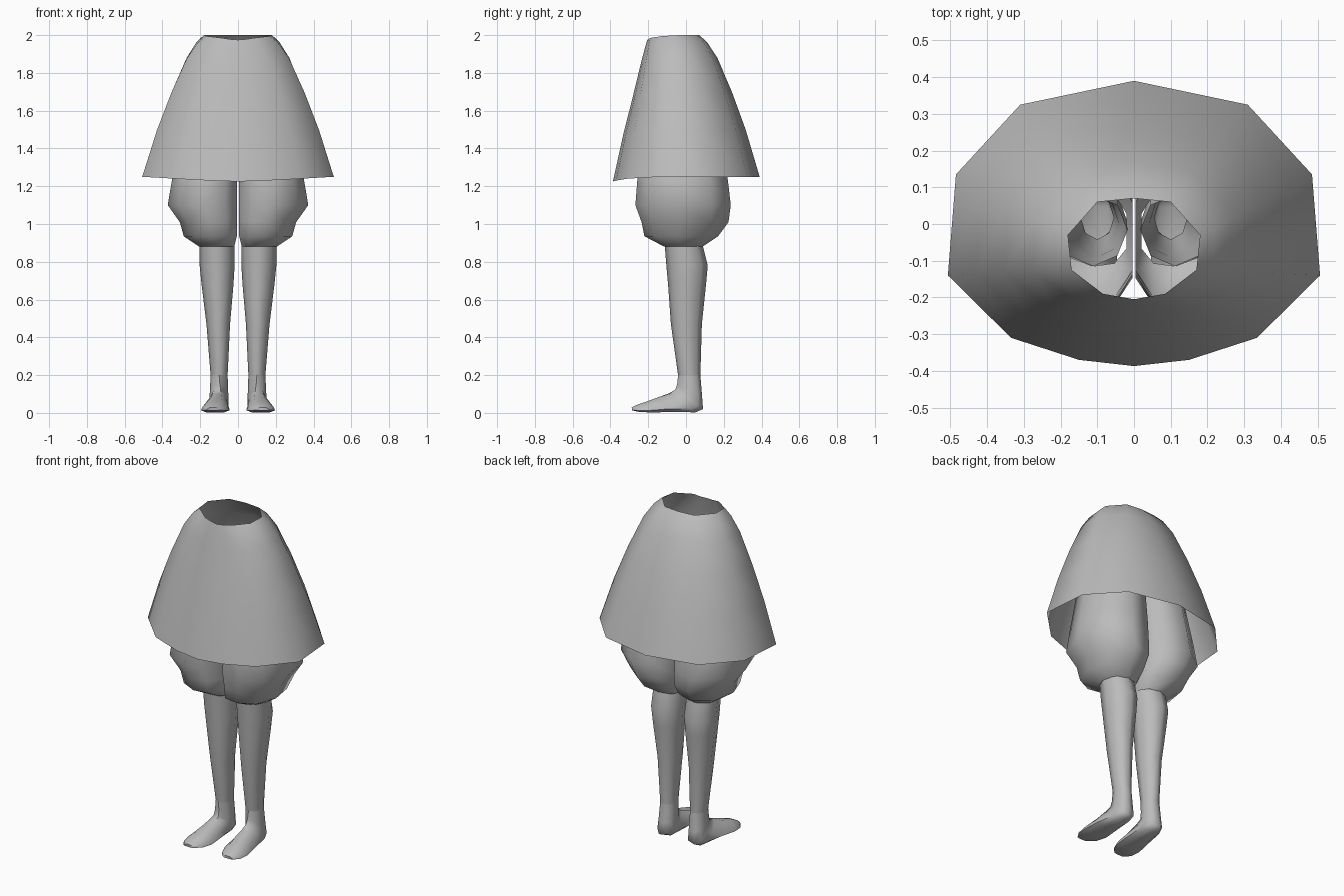
import bpy, bmesh, math

cube = bpy.data.objects.get("Cube")
if cube:
    bpy.data.objects.remove(cube)

grey = bpy.data.materials.new("plain grey")
grey.use_nodes = True
COLOUR = (0.5, 0.5, 0.5, 1)
grey.diffuse_color = COLOUR
grey.node_tree.nodes["Principled BSDF"].inputs["Base Color"].default_value = COLOUR


def loft(name, rings, cap_end=False, angle=60):
    """Skin a list of closed rings into one smooth-shaded sheet."""
    bm = bmesh.new()
    loops = [[bm.verts.new(p) for p in ring] for ring in rings]
    n = len(loops[0])
    for a, b in zip(loops, loops[1:]):
        for i in range(n):
            j = (i + 1) % n
            bm.faces.new((a[i], a[j], b[j], b[i]))
    if cap_end:
        bm.faces.new(loops[-1])
    # Point the normals away from the centre of each ring
    bm.normal_update()
    mid = sum((v.co for v in loops[0]), loops[0][0].co * 0) / n
    bm.faces.ensure_lookup_table()
    face = bm.faces[0]
    if face.normal.dot(face.calc_center_median() - mid) < 0:
        bmesh.ops.reverse_faces(bm, faces=bm.faces[:])
    mesh = bpy.data.meshes.new(name)
    bm.to_mesh(mesh)
    bm.free()
    mesh.materials.append(grey)
    obj = bpy.data.objects.new(name, mesh)
    bpy.context.collection.objects.link(obj)
    bpy.ops.object.select_all(action='DESELECT')
    obj.select_set(True)
    bpy.context.view_layer.objects.active = obj
    bpy.ops.object.shade_smooth_by_angle(angle=math.radians(angle))
    return obj


def section(shape, side, x0, x1, front, back):
    """Place a unit outline (u: inner to outer, t: front to back)."""
    return [(side * (x0 + u * (x1 - x0)),
             front[0] + t * (back[0] - front[0]),
             front[1] + t * (back[1] - front[1])) for u, t in shape]


def mirrored(half):
    """Complete a half outline whose first and last points lie on x = 0."""
    return half + [(-p[0],) + tuple(p[1:]) for p in half[-2:0:-1]]


# Skirt: twelve-sided, blended from the hem to the waist
hem = mirrored([(0, .39, 1.25), (.31, .325, 1.25), (.485, .135, 1.25),
                (.507, -.14, 1.25), (.335, -.31, 1.24), (.15, -.37, 1.23),
                (0, -.387, 1.225)])
waist = mirrored([(0, .07, 2.0), (.1, .06, 2.0), (.18, -.03, 2.0),
                  (.17, -.125, 1.995), (.085, -.19, 1.985), (.04, -.198, 1.978),
                  (0, -.205, 1.975)])
# height, spread at the sides and back, spread at the front
levels = [(0, 1, 1), (.33, .77, .70), (.6, .54, .42),
          (.84, .30, .18), (.95, .13, .06), (1, 0, 0)]
skirt_rings = []
for h, wide, front in levels:
    ring = []
    for a, b in zip(hem, waist):
        fy = front if a[1] < -.2 else wide
        ring.append((b[0] + (a[0] - b[0]) * wide,
                     b[1] + (a[1] - b[1]) * fy,
                     a[2] + (b[2] - a[2]) * h))
    skirt_rings.append(ring)
loft("skirt", skirt_rings)

# Outlines for the bloomers, leg and foot
D_SHAPE = [(0, .24), (.18, .04), (.5, 0), (.84, .12), (1, .45),
           (.92, .8), (.55, 1), (.15, .92), (0, .7)]
OVAL = [(.5 - .5 * math.cos(k * math.pi / 4), .5 - .5 * math.sin(k * math.pi / 4))
        for k in range(8)]
FOOT = [(0, .8), (.06, .45), (.3, .03), (.7, .03), (.94, .45),
        (1, .8), (.8, 1), (.2, 1)]

# z, inner x, outer x, front y, back y
bloomer_levels = [(1.5, .004, .30, -.235, .18), (1.23, .004, .35, -.258, .222),
                  (1.1, .004, .372, -.268, .237), (1.01, .004, .308, -.235, .225),
                  (.935, .006, .287, -.22, .17), (.88, .02, .205, -.115, .088)]
leg_levels = [(.92, .018, .205, -.115, .08), (.78, .018, .203, -.104, .115),
              (.68, .024, .193, -.095, .106), (.47, .042, .167, -.08, .084),
              (.2, .055, .145, -.042, .076)]
# inner x, outer x, instep (y, z), sole (y, z)
foot_levels = [(.055, .145, (-.042, .2), (.076, .2)),
               (.052, .15, (-.048, .15), (.085, .09)),
               (.05, .155, (-.058, .125), (.09, .02)),
               (.05, .165, (-.09, .107), (.05, .003)),
               (.046, .182, (-.15, .085), (-.08, .005)),
               (.045, .196, (-.215, .06), (-.18, .002)),
               (.065, .19, (-.265, .042), (-.245, .005)),
               (.1, .165, (-.288, .03), (-.285, .013))]

for side, label in ((1, "left"), (-1, "right")):
    loft(label + "_bloomer",
         [section(D_SHAPE, side, x0, x1, (yf, z), (yb, z))
          for z, x0, x1, yf, yb in bloomer_levels])
    loft(label + "_leg",
         [section(OVAL, side, x0, x1, (yf, z), (yb, z))
          for z, x0, x1, yf, yb in leg_levels])
    # Ankle keeps the oval, then the outline flattens into the sole
    foot_rings = []
    for k, (x0, x1, top, sole) in enumerate(foot_levels):
        w = min(1, k / 4)
        shape = [(a[0] + (b[0] - a[0]) * w, a[1] + (b[1] - a[1]) * w)
                 for a, b in zip(OVAL[:1] + OVAL[1:], FOOT)]
        foot_rings.append(section(shape, side, x0, x1, top, sole))
    loft(label + "_foot", foot_rings, cap_end=True)
